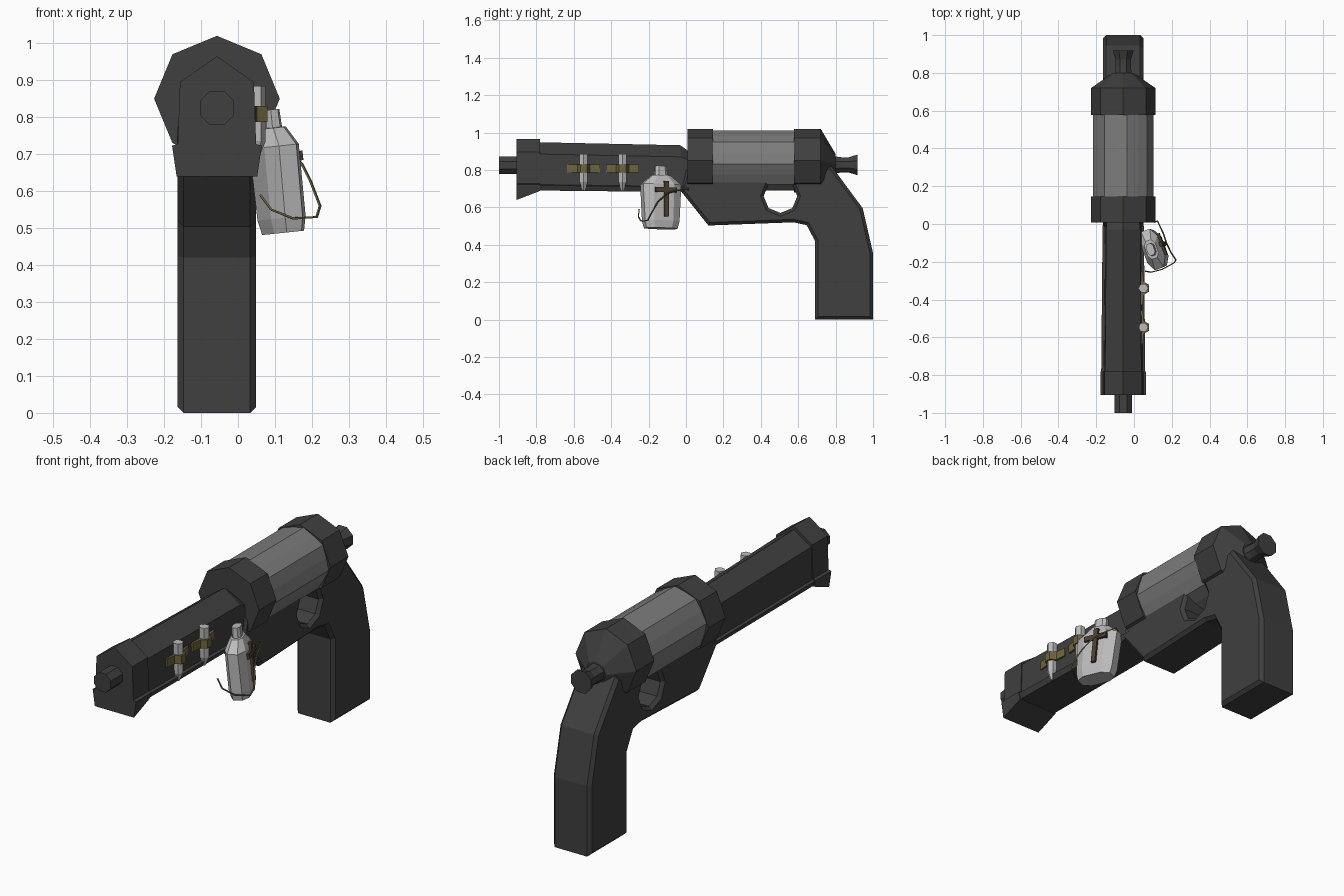
import bpy, bmesh, math
from mathutils import Matrix, Vector

if "Cube" in bpy.data.objects:
    bpy.data.objects.remove(bpy.data.objects["Cube"])

CX = -0.057          # gun centre line


def material(name, rgb):
    m = bpy.data.materials.new(name)
    m.diffuse_color = (*rgb, 1)
    m.use_nodes = True
    m.node_tree.nodes["Principled BSDF"].inputs["Base Color"].default_value = m.diffuse_color
    return m


DARK = material("dark_metal", (0.05, 0.05, 0.05))
STEEL = material("steel", (0.2, 0.2, 0.2))
PALE = material("pale_metal", (0.5, 0.5, 0.5))
BROWN = material("wood", (0.07, 0.05, 0.03))
OLIVE = material("cloth", (0.16, 0.13, 0.05))


def loft(name, rings, mat, matrix=None):
    """Skin equal-length rings of 3D points and cap both ends."""
    bm = bmesh.new()
    vs = [[bm.verts.new(p) for p in r] for r in rings]
    n = len(rings[0])
    for a, b in zip(vs, vs[1:]):
        for i in range(n):
            j = (i + 1) % n
            bm.faces.new((a[i], a[j], b[j], b[i]))
    bm.faces.new(vs[0][::-1])
    bm.faces.new(vs[-1])
    bmesh.ops.recalc_face_normals(bm, faces=bm.faces)
    me = bpy.data.meshes.new(name)
    bm.to_mesh(me)
    bm.free()
    me.materials.append(mat)
    ob = bpy.data.objects.new(name, me)
    bpy.context.collection.objects.link(ob)
    if matrix:
        ob.matrix_world = matrix
    return ob


def ring_y(y, r, z, n=8, turn=0.0, r2=None):
    """Polygon ring around the y axis; r2 alternates the radius for flutes."""
    pts = []
    for i in range(n):
        a = 2 * math.pi * i / n + turn
        q = r2 if r2 and i % 2 else r
        pts.append((CX + q * math.sin(a), y, z + q * math.cos(a)))
    return pts


def box(name, lo, hi, mat, matrix=None):
    return loft(name, [[(lo[0], lo[1], z), (hi[0], lo[1], z), (hi[0], hi[1], z), (lo[0], hi[1], z)]
                       for z in (lo[2], hi[2])], mat, matrix)


def curve(name, splines, mat, **settings):
    """Closed or open polyline curve turned into a mesh."""
    cu = bpy.data.curves.new(name, 'CURVE')
    closed = settings.pop("closed", True)
    for key, value in settings.items():
        setattr(cu, key, value)
    for pts in splines:
        s = cu.splines.new('POLY')
        s.points.add(len(pts) - 1)
        for p, co in zip(s.points, pts):
            p.co = (*co, 1)
        s.use_cyclic_u = closed
    tmp = bpy.data.objects.new(name + "_curve", cu)
    bpy.context.collection.objects.link(tmp)
    bpy.context.view_layer.update()
    me = bpy.data.meshes.new_from_object(tmp.evaluated_get(bpy.context.evaluated_depsgraph_get()))
    bpy.data.objects.remove(tmp)
    me.materials.clear()
    me.materials.append(mat)
    for p in me.polygons:
        p.use_smooth = False
    ob = bpy.data.objects.new(name, me)
    bpy.context.collection.objects.link(ob)
    return ob


# Frame and grip: chamfered side profile with the trigger hole
outline = [(-0.03, 0.69), (0.12, 0.503), (0.575, 0.52), (0.645, 0.505), (0.69, 0.42), (0.69, 0),
           (1.0, 0), (1.0, 0.355), (0.945, 0.595), (0.775, 0.825), (0.70, 0.80), (0.0, 0.80)]
hole = [(0.505 + 0.09 * math.cos(i * math.pi / 4), 0.66 + 0.09 * math.sin(i * math.pi / 4)) for i in range(8)]
frame = curve("frame_and_grip", [[(y, z, 0) for y, z in p] for p in (outline, hole)], DARK,
              dimensions='2D', fill_mode='BOTH', extrude=0.09, bevel_depth=0.016,
              bevel_resolution=0, offset=-0.016)
frame.matrix_world = Matrix(((0, 0, 1, CX), (1, 0, 0, 0), (0, 1, 0, 0), (0, 0, 0, 1)))


# Barrel housing and muzzle block: peaked section with a flared lower rail
def barrel_ring(y, peak, shoulder, rail, bottom, w):
    half = [(0.098 * w, shoulder), (0.104 * w, rail), (0.119 * w, rail - 0.004), (0.107 * w, bottom)]
    pts = [(0, peak)] + half + [(-x, z) for x, z in half[::-1]]
    return [(CX + x, y, z) for x, z in pts]


loft("barrel_housing", [barrel_ring(-0.79, 0.948, 0.885, 0.722, 0.69, 0.98),
                        barrel_ring(-0.03, 0.932, 0.87, 0.712, 0.682, 0.92),
                        barrel_ring(0.02, 0.895, 0.85, 0.712, 0.682, 0.90)], DARK)
loft("muzzle_block", [barrel_ring(-0.905, 0.965, 0.895, 0.727, 0.64, 1.02),
                      barrel_ring(-0.78, 0.965, 0.895, 0.727, 0.688, 1.02)], DARK)
loft("barrel_tube", [ring_y(y, 0.05, 0.825, turn=math.pi / 8) for y in (-1.0, -0.88)], DARK)

# Collars, fluted drum and hammer knob
loft("front_collar", [ring_y(y, 0.17, 0.85) for y in (0.008, 0.145)], DARK)
loft("drum", [ring_y(y, 0.161, 0.85, 16, 0.12, 0.152) for y in (0.13, 0.59)], STEEL)
loft("rear_collar", [ring_y(0.577, 0.17, 0.85), ring_y(0.72, 0.17, 0.85),
                     ring_y(0.80, 0.055, 0.83)], DARK)
loft("hammer_knob", [ring_y(y, r, 0.827, turn=math.pi / 8)
                     for y, r in ((0.76, 0.055), (0.83, 0.044), (0.87, 0.044), (0.918, 0.06))], DARK)

# Spare cartridges and the straps holding them
strap = [(-0.088, 0.047), (-0.034, 0.052), (-0.018, 0.08), (0.018, 0.08), (0.034, 0.052),
         (0.088, 0.047), (0.088, 0.035), (-0.088, 0.035)]
for k, y0 in enumerate((-0.547, -0.34), 1):
    loft(f"cartridge_{k}", [[(0.05 + r * math.cos(i * math.pi / 3), y0 + r * math.sin(i * math.pi / 3), z)
                             for i in range(6)]
                            for z, r in ((0.69, 0.006), (0.735, 0.025), (0.885, 0.025))], PALE)
    loft(f"strap_{k}", [[(x, y0 + y, z) for y, x in strap] for z in (0.787, 0.83)], OLIVE)

# Hanging flask, leaning and turned outwards
place = (Matrix.Translation((0.122, -0.135, 0.487)) @ Matrix.Rotation(math.radians(-6), 4, 'Y')
         @ Matrix.Rotation(math.radians(20), 4, 'Z'))


def flask_ring(z, t, w):
    q = [(t, 0.55 * w), (0.5 * t, w)]
    half = q + [(-x, y) for x, y in q[::-1]]
    return [(x, y, z) for x, y in half + [(-x, -y) for x, y in half]]


loft("flask", [flask_ring(*s) for s in ((0, 0.043, 0.088), (0.04, 0.05, 0.098), (0.235, 0.05, 0.108),
                                        (0.285, 0.03, 0.05), (0.286, 0.022, 0.034), (0.335, 0.02, 0.032))],
     PALE, place)

# Cross charm on the outer face of the flask
box("cross_upright", (0.045, 0.0, 0.06), (0.062, 0.023, 0.25), BROWN, place)
box("cross_arm", (0.045, -0.05, 0.19), (0.062, 0.07, 0.216), BROWN, place)

# Cord looped around the flask
curve("charm_cord", [[(0.105, 0.01, 0.69), (0.125, 0.015, 0.70), (0.155, -0.05, 0.69), (0.172, -0.10, 0.675),
                      (0.195, -0.15, 0.63), (0.222, -0.19, 0.56), (0.213, -0.205, 0.53), (0.15, -0.24, 0.526),
                      (0.09, -0.255, 0.55), (0.06, -0.25, 0.59)]], OLIVE,
      closed=False, dimensions='3D', fill_mode='FULL', bevel_depth=0.004, bevel_resolution=0, use_fill_caps=True)
